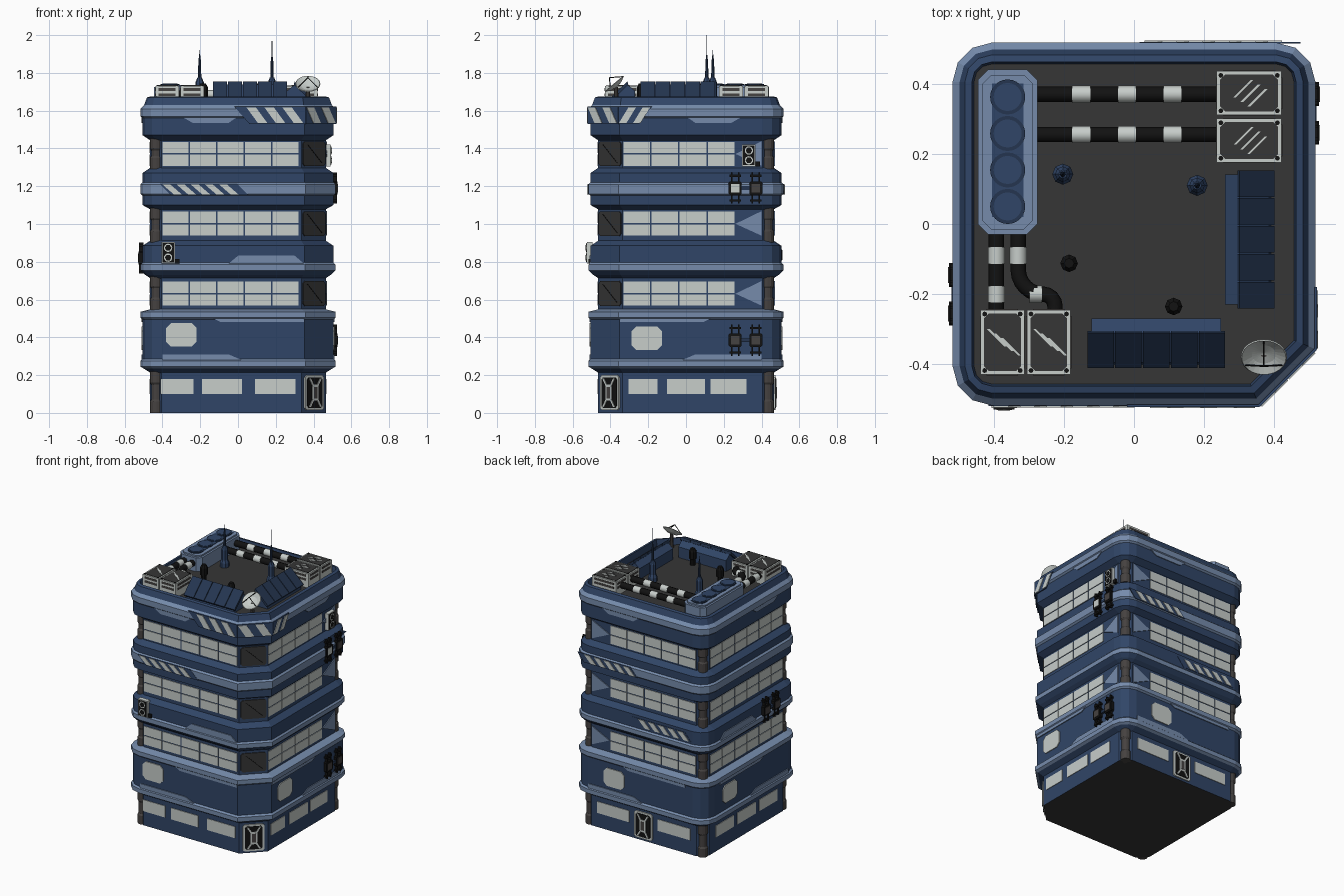
import bpy, bmesh, math
from mathutils import Vector, Matrix

if "Cube" in bpy.data.objects:
    bpy.data.objects.remove(bpy.data.objects["Cube"])


def material(name, r, g, b):
    m = bpy.data.materials.new(name)
    m.use_nodes = True
    m.diffuse_color = (r, g, b, 1)
    bsdf = m.node_tree.nodes["Principled BSDF"]
    bsdf.inputs["Base Color"].default_value = (r, g, b, 1)
    bsdf.inputs["Roughness"].default_value = 0.7
    return m


BLUE = material("dark_blue", .03, .06, .135)
LIGHT = material("light_blue", .18, .26, .41)
WHITE = material("pale_grey", .57, .61, .59)
GREY = material("roof_grey", .037, .037, .037)
POST = material("pillar_grey", .06, .054, .052)
BLACK = material("black", .006, .006, .006)
PANEL = material("panel_blue", .018, .036, .08)

# Working planes: normal, across axis, up axis
D = math.sqrt(.5)
PLANES = {"front": ((0, -1, 0), (1, 0, 0), (0, 0, 1)),
          "back": ((0, 1, 0), (1, 0, 0), (0, 0, 1)),
          "right": ((1, 0, 0), (0, 1, 0), (0, 0, 1)),
          "left": ((-1, 0, 0), (0, 1, 0), (0, 0, 1)),
          "corner": ((D, -D, 0), (D, D, 0), (0, 0, 1)),
          "top": ((0, 0, 1), (1, 0, 0), (0, 1, 0))}


def finish(name, bm, mats):
    bmesh.ops.recalc_face_normals(bm, faces=bm.faces)
    me = bpy.data.meshes.new(name)
    bm.to_mesh(me)
    bm.free()
    for m in mats:
        me.materials.append(m)
    ob = bpy.data.objects.new(name, me)
    bpy.context.collection.objects.link(ob)
    return ob


def prism(name, plane, d0, d1, polys, mat):
    n, t, v = (Vector(a) for a in PLANES[plane])
    bm = bmesh.new()
    for poly in polys:
        lo, hi = ([bm.verts.new(n * d + t * a + v * b) for a, b in poly] for d in (d0, d1))
        bm.faces.new(lo)
        bm.faces.new(hi)
        for i in range(len(poly)):
            j = (i + 1) % len(poly)
            bm.faces.new((lo[i], lo[j], hi[j], hi[i]))
    return finish(name, bm, [mat])


def rect(a0, a1, b0, b1, cut=0):
    if not cut:
        return [(a0, b0), (a1, b0), (a1, b1), (a0, b1)]
    return [(a0 + cut, b0), (a1 - cut, b0), (a1, b0 + cut), (a1, b1 - cut),
            (a1 - cut, b1), (a0 + cut, b1), (a0, b1 - cut), (a0, b0 + cut)]


def around(a, b, w, h, cut=0):
    return rect(a - w / 2, a + w / 2, b - h / 2, b + h / 2, cut)


def slant(a, w, b0, b1, lean):
    return [(a, b0), (a + w, b0), (a + w + lean, b1), (a + lean, b1)]


def disc(a, b, r, n=16):
    return [(a + r * math.cos(k * math.tau / n), b + r * math.sin(k * math.tau / n)) for k in range(n)]


def outline(h, steps):
    # Square with one wide flat corner and three rounded ones
    c = .13 + (h - .465) * .586
    pts = [(h - c, -h), (h, c - h)]
    for q, (sx, sy) in enumerate(((1, 1), (-1, 1), (-1, -1))):
        for k in range(steps + 1):
            a = (q + k / steps) * math.pi / 2
            pts.append((sx * .405 + (h - .405) * math.cos(a), sy * .405 + (h - .405) * math.sin(a)))
    return pts


def loft(name, rows, mats, steps=3):
    # Each row: height, half width, material slot of the strip above it
    bm = bmesh.new()
    rings = [[bm.verts.new((x, y, z)) for x, y in outline(h, steps)] for z, h, s in rows]
    n = len(rings[0])
    for lo, hi, row in zip(rings, rings[1:], rows):
        for i in range(n):
            bm.faces.new((lo[i], lo[(i + 1) % n], hi[(i + 1) % n], hi[i])).material_index = row[2]
    bm.faces.new(rings[0]).material_index = len(mats) - 1
    bm.faces.new(rings[-1]).material_index = len(mats) - 1
    return finish(name, bm, mats)


def lathe(name, profile, mat, loc, seg=12, tilt=0):
    bm = bmesh.new()
    vs = [bm.verts.new((r, 0, z)) for r, z in profile]
    es = [bm.edges.new(p) for p in zip(vs, vs[1:])]
    bmesh.ops.spin(bm, geom=vs + es, axis=(0, 0, 1), cent=(0, 0, 0), steps=seg, angle=math.tau)
    bmesh.ops.remove_doubles(bm, verts=bm.verts, dist=.0002)
    bm.transform(Matrix.Translation(loc) @ Matrix.Rotation(tilt, 4, "X"))
    return finish(name, bm, [mat])


def tube(name, pts, r, mat):
    cu = bpy.data.curves.new(name, "CURVE")
    cu.dimensions = "3D"
    cu.bevel_depth, cu.bevel_resolution, cu.use_fill_caps = r, 2, True
    sp = cu.splines.new("POLY")
    sp.points.add(len(pts) - 1)
    for p, q in zip(sp.points, pts):
        p.co = (*q, 1)
    cu.materials.append(mat)
    ob = bpy.data.objects.new(name, cu)
    bpy.context.collection.objects.link(ob)


# Tower core and projecting bands
loft("tower_core", [(0, .465, 0), (1.6, .465, 0)], [BLUE, GREY], 1)
loft("lower_band", [(.21, .46, 0), (.235, .5, 1), (.245, .517, 1), (.275, .517, 1), (.285, .505, 0),
                    (.495, .505, 1), (.505, .517, 1), (.535, .517, 1), (.55, .46, 0)], [BLUE, LIGHT, BLUE])
loft("second_band", [(.71, .46, 0), (.73, .49, 0), (.755, .515, 1), (.785, .515, 1), (.795, .505, 0),
                     (.885, .505, 0), (.915, .46, 0)], [BLUE, LIGHT, BLUE])
loft("third_band", [(1.075, .46, 0), (1.1, .505, 0), (1.15, .505, 1), (1.16, .517, 1), (1.21, .517, 1),
                    (1.22, .505, 0), (1.27, .505, 0), (1.3, .46, 0)], [BLUE, LIGHT, BLUE])
loft("parapet_band", [(1.44, .46, 0), (1.47, .505, 0), (1.56, .505, 1), (1.57, .517, 1), (1.61, .517, 1),
                      (1.63, .497, 0), (1.67, .482, 0), (1.675, .462, 0), (1.63, .456, 0)], [BLUE, LIGHT, GREY])

# Stepped trim on the bands
for side in ("front", "right", "back", "left"):
    s = 1 if side in ("front", "left") else -1
    steps = [[(s * -.4, .28), (s * .02, .28), (s * -.05, .31), (s * -.4, .31)],
             [(s * -.13, .5), (s * .35, .5), (s * .35, .48), (s * -.09, .48)],
             [(s * -.3, 1.57), (s * .0, 1.57), (s * -.05, 1.535), (s * -.24, 1.535)]]
    if side in ("front", "left"):
        steps.append([(-.05, .79), (.35, .79), (.3, .832), (.0, .832)])
    prism(side + "_trim_steps", side, .504, .511, steps, LIGHT)

# Window rows
for side, a0, a1, n in (("front", -.405, .325, 5), ("right", -.335, .26, 4),
                        ("back", -.405, .26, 5), ("left", -.405, .405, 6)):
    w = (a1 - a0) / n
    for z in (.568, .938, 1.308):
        prism(side + "_windows", side, .464, .469,
              [rect(a0 + i * w + .004, a0 + (i + 1) * w - .004, z + k, z + k + .06)
               for i in range(n) for k in (0, .067)], WHITE)
        if n < 6 and side != "front":
            prism(side + "_wedge", side, .464, .471, [[(.262, z + .063), (.4, z), (.4, z + .13)]], LIGHT)
for side, spans in (("front", ((-.41, -.235), (-.19, .02), (.09, .305))),
                    ("right", ((-.305, -.15), (-.1, .1), (.13, .32))),
                    ("left", ((-.34, -.14), (-.1, .1), (.14, .34))),
                    ("back", ((-.36, -.11), (.11, .36)))):
    prism(side + "_ground_windows", side, .464, .469, [rect(a, b, .1, .18) for a, b in spans], WHITE)
for side, a, z in (("front", -.3, .413), ("right", -.208, .395), ("back", .2, .395), ("left", .24, .395)):
    prism(side + "_round_window", side, .504, .511, [around(a, z, .16, .125, .025)], WHITE)

# Flat corner panels
for z in (.632, 1.002, 1.372):
    prism("corner_panel", "corner", .565, .572, [around(0, z, .165, .13, .012)], GREY)
    prism("corner_panel_line", "corner", .572, .574, [slant(.055, .006, z - .05, z + .05, -.11)], BLACK)

# Doors
for side, d in (("corner", .566), ("back", .465)):
    prism(side + "_door_frame", side, d, d + .008, [around(0, .107, .14, .185, .012)], WHITE)
    prism(side + "_door", side, d + .008, d + .011, [around(0, .107, .112, .16, .01)], BLACK)
    prism(side + "_door_bars", side, d + .011, d + .015,
          [around(0, .107, .045, .085, .01)] +
          [slant(s * .04 - .006, .012, .107 + k * .075, .107 + k * .035, -s * .025)
           for s in (-1, 1) for k in (-1, 1)], WHITE)
    prism(side + "_door_core", side, d + .015, d + .017, [around(0, .107, .025, .06)], POST)

# Corner pillars
for x, y in ((.432, .432), (-.432, .432), (-.432, -.432)):
    for z0, z1 in ((0, .22), (.54, .73), (.9, 1.09), (1.29, 1.46)):
        lathe("corner_pillar", [(0, z0), (.034, z0), (.034, z0 + .06), (.027, z0 + .07),
                                (.027, z1 - .07), (.034, z1 - .06), (.034, z1), (0, z1)], POST, (x, y, 0))

# Warning stripes around the flat corner and along the bands
prism("front_warning_plate", "front", .514, .521, [[(-.02, 1.622), (.06, 1.53), (.358, 1.53), (.358, 1.622)]], BLUE)
prism("right_warning_plate", "right", .514, .521, [[(-.358, 1.622), (-.358, 1.53), (-.25, 1.53), (-.18, 1.622)]], BLUE)
prism("corner_warning_plate", "corner", .614, .622, [rect(-.114, .114, 1.53, 1.622)], BLUE)
prism("front_warning_stripes", "front", .521, .525,
      [slant(.105 + .095 * i, .05, 1.535, 1.617, -.06) for i in range(3)], WHITE)
prism("right_warning_stripes", "right", .521, .525,
      [slant(-.355 + .075 * i, .04, 1.535, 1.617, .05) for i in range(2)], WHITE)
prism("corner_warning_stripes", "corner", .622, .626,
      [slant(a, .055, 1.535, 1.617, -.05) for a in (-.06, .05)], WHITE)
for side, a, z, d, lean in (("front", -.34, 1.157, .517, -.06), ("back", .03, 1.157, .517, .05),
                            ("back", -.38, .81, .505, .05)):
    prism("band_stripe_plate", side, d - .002, d + .002, [slant(a - .015, .41, z - .004, z + .056, lean)], BLUE)
    prism("band_stripes", side, d + .002, d + .006,
          [slant(a + .075 * i, .042, z, z + .052, lean) for i in range(5)], WHITE)

# Wall machines: paired boxes with rods
for side, a, z in (("right", .315, .385), ("right", .315, 1.19), ("left", -.2, .82)):
    ends = (a - .055, a + .055)
    prism("machine_boxes", side, .5, .527, [around(e, z, .068, .07, .006) for e in ends], BLACK)
    prism("machine_link", side, .5, .52, [around(a, z, .07, .02)], PANEL)
    prism("machine_rods", side, .5, .524, [around(e + k, z, .008, .165) for e in ends for k in (-.018, .018)] +
          [around(e, z + k, .06, .012) for e in ends for k in (-.065, .065)], BLACK)
    prism("machine_covers", side, .527, .53, [around(ends[0], z, .045, .045)], WHITE if z > 1 else POST)
    prism("machine_covers_dark", side, .527, .53, [around(ends[1], z, .045, .045)], POST)

# Wall fan units
for side, a, z, d in (("front", -.37, .848, .505), ("right", .333, 1.363, .47)):
    prism("wall_fan_case", side, d - .01, d + .02, [around(a, z, .072, .115)], WHITE)
    prism("wall_fan_face", side, d + .02, d + .023, [around(a, z, .06, .103)], BLACK)
    prism("wall_fan_rings", side, d + .023, d + .025, [disc(a, z + k, .022) for k in (-.026, .026)], WHITE)
    prism("wall_fan_hubs", side, d + .025, d + .027, [disc(a, z + k, .017, 6) for k in (-.026, .026)], BLACK)
    prism("wall_fan_foot", side, d - .01, d + .012, [around(a + .048, z - .045, .024, .025)], BLACK)

# Roof cooling unit with four fans
prism("cooling_unit", "top", 1.63, 1.725, [rect(-.445, -.275, -.03, .44, .03)], LIGHT)
prism("cooling_unit_lid", "top", 1.725, 1.735, [rect(-.432, -.288, -.015, .425, .025)], LIGHT)
prism("cooling_unit_inset", "top", 1.735, 1.738, [rect(-.405, -.315, .02, .4)], BLUE)
for i in range(4):
    y = .05 + i * .104
    prism("roof_fan_rim", "top", 1.735, 1.741, [disc(-.36, y, .05, 24)], PANEL)
    prism("roof_fan", "top", 1.741, 1.743, [disc(-.36, y, .04, 24)], BLUE)

# Roof boxes with slatted sides and marked lids
for x, y, w, h, lean in ((.328, .373, .185, .125, 1), (.328, .238, .185, .125, 1),
                         (-.375, -.337, .125, .185, -1), (-.243, -.337, .125, .185, -1)):
    prism("roof_box", "top", 1.63, 1.73, [around(x, y, w, h)], WHITE)
    prism("roof_box_lid", "top", 1.73, 1.733, [around(x, y, w - .02, h - .02, .014)], GREY)
    prism("roof_box_marks", "top", 1.733, 1.735,
          [slant(x + k - lean * .025, .008, y - .02 + b, y + .03 + b, lean * .05)
           for k, b in ((-.02, .008), (0, -.005), (.02, -.018))], WHITE)
    prism("roof_box_bolts", "top", 1.73, 1.734, [disc(x + i * (w / 2 - .012), y + j * (h / 2 - .012), .007, 8)
                                                 for i in (-1, 1) for j in (-1, 1)], BLACK)
    for z in (1.678, 1.705):
        prism("roof_box_slats", "top", z, z + .014,
              [around(x, y, w + .004, h - .035), around(x, y, w - .035, h + .004)], POST)

# Striped roof pipes
Z = 1.685
for y in (.37, .255):
    tube("long_pipe", [(-.29, y, Z), (.25, y, Z)], .022, BLACK)
    for x in (-.15, -.02, .11):
        tube("pipe_band", [(x - .026, y, Z), (x + .026, y, Z)], .0245, WHITE)
tube("short_pipe", [(-.392, 0, Z), (-.392, -.26, Z)], .022, BLACK)
bend = [(-.26 - .07 * math.cos(k * math.pi / 12), -.13 - .07 * math.sin(k * math.pi / 12), Z) for k in range(7)]
turn = [(-.26 + .035 * math.sin(k * math.pi / 8), -.235 + .035 * math.cos(k * math.pi / 8), Z) for k in range(5)]
tube("bent_pipe", [(-.33, 0, Z)] + bend + turn + [(-.225, -.27, Z)], .022, BLACK)
for x, y in ((-.392, -.09), (-.392, -.2), (-.33, -.09)):
    tube("pipe_band", [(x, y - .024, Z), (x, y + .024, Z)], .0245, WHITE)
tube("pipe_band", [(-.298, -.2, Z), (-.262, -.2, Z)], .0245, WHITE)

# Solar panel rows leaning outward: one on the front edge, one on the right edge
for side, s, start, end in (("right", -1, -.135, .262), ("back", 1, -.243, .155)):
    o = 0 if s < 0 else -.01
    base = [(s * (a + o), z) for a, z in ((.4, 1.63), (.395, 1.66), (.31, 1.738), (.27, 1.705), (.27, 1.63))]
    slab = [(s * (a + o), z) for a, z in ((.41, 1.66), (.31, 1.755), (.305, 1.738), (.4, 1.648))]
    prism("solar_support", side, start + .014, end - .014, [base], BLUE)
    w = (end - start) / 5
    for i in range(5):
        prism("solar_panel", side, start + i * w + .002, start + (i + 1) * w - .002, [slab], PANEL)

# Antennas and roof vents
for x, y, top in ((.18, .11, 2.0), (-.203, .142, 1.92)):
    lathe("antenna_base", [(0, 1.63), (.03, 1.63), (.03, 1.66), (.022, 1.68), (.022, 1.75), (.012, 1.775),
                           (0, 1.775)], BLUE, (x, y, 0), 8)
    lathe("antenna_mast", [(0, 1.77), (.009, 1.77), (.007, 1.86), (.002, 1.9), (.001, top), (0, top)],
          PANEL, (x, y, 0), 8)
for x, y in ((-.185, -.112), (.113, -.235)):
    lathe("roof_vent", [(0, 1.63), (.018, 1.63), (.018, 1.67), (.025, 1.675), (.025, 1.725), (.014, 1.745),
                        (0, 1.745)], BLACK, (x, y, 0), 8)

# Dish
lathe("dish_post", [(0, 1.63), (.014, 1.63), (.01, 1.725), (0, 1.725)], POST, (.37, -.37, 0), 8)
dish = lathe("dish_bowl", [(0, 0), (.035, .006), (.066, .022), (.063, .025), (.034, .01), (0, .004)],
             WHITE, (.37, -.365, 1.725), 24, math.radians(40))
tip = (.37, -.405, 1.775)
for k in range(3):
    a = math.pi / 2 + k * math.tau / 3
    p = Matrix.Rotation(math.radians(40), 3, "X") @ Vector((.06 * math.cos(a), .06 * math.sin(a), .022))
    tube("dish_strut", [tuple(p + Vector((.37, -.365, 1.725))), tip], .0025, BLACK)
